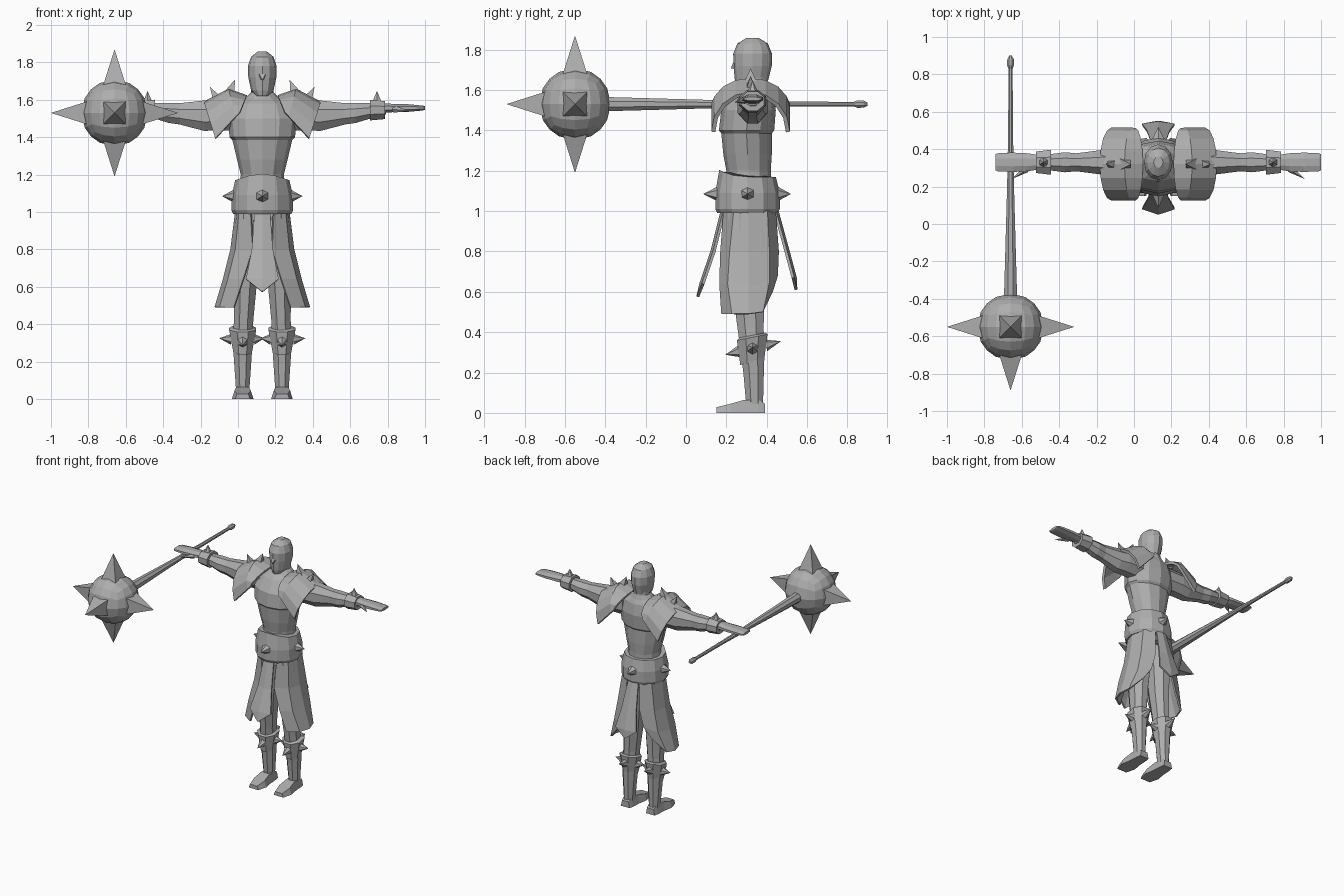
import bpy, bmesh, math
from mathutils import Vector

if "Cube" in bpy.data.objects:
    bpy.data.objects.remove(bpy.data.objects["Cube"])

grey = bpy.data.materials.new("plain grey")
grey.diffuse_color = (0.42, 0.42, 0.42, 1)
grey.use_nodes = True
grey.node_tree.nodes["Principled BSDF"].inputs["Base Color"].default_value = grey.diffuse_color
BODY = (0.13, 0.33, 0)          # body axis, all body parts are local to it
MACE = (-0.66, -0.55, 1.53)     # centre of the mace ball


def finish(name, bm, origin=BODY, mirror=False, thick=0):
    bmesh.ops.recalc_face_normals(bm, faces=bm.faces[:])
    me = bpy.data.meshes.new(name)
    bm.to_mesh(me)
    bm.free()
    me.materials.append(grey)
    ob = bpy.data.objects.new(name, me)
    ob.location = origin
    bpy.context.collection.objects.link(ob)
    if thick:
        m = ob.modifiers.new("thickness", 'SOLIDIFY')
        m.thickness, m.offset = thick, 0
    if mirror:
        ob.modifiers.new("mirror", 'MIRROR').use_clip = False
    return ob


def loft(name, rings, closed=True, **kw):
    """Skin a list of point rings; closed rings get end caps."""
    bm = bmesh.new()
    vs = [[bm.verts.new(p) for p in r] for r in rings]
    n = len(rings[0])
    for a, b in zip(vs, vs[1:]):
        for i in range(n if closed else n - 1):
            j = (i + 1) % n
            bm.faces.new((a[i], a[j], b[j], b[i]))
    if closed:
        bm.faces.new(vs[0])
        bm.faces.new(vs[-1])
    return finish(name, bm, **kw)


def ring(c, rx, ry, n, axis='Z'):
    """Ellipse ring round a point, in the plane across the axis."""
    pts = []
    for i in range(n):
        a = math.tau * (i + 0.5 * (n == 8)) / n + math.pi / 2
        p, q = rx * math.cos(a), ry * math.sin(a)
        d = {'Z': (p, q, 0), 'X': (0, p, q), 'Y': (p, 0, q)}[axis]
        pts.append(Vector(c) + Vector(d))
    return pts


def spike(name, base, tip, r, n=6, **kw):
    b, t = Vector(base), Vector(tip)
    q = (t - b).to_track_quat('Z', 'Y')
    bm = bmesh.new()
    off = math.pi / n
    vs = [bm.verts.new(b + q @ Vector((r * math.cos(math.tau * i / n + off),
                                       r * math.sin(math.tau * i / n + off), 0))) for i in range(n)]
    top = bm.verts.new(t)
    bm.faces.new(vs)
    for i in range(n):
        bm.faces.new((vs[i], vs[(i + 1) % n], top))
    return finish(name, bm, **kw)


# Torso with neck: z, half width, half depth, y shift
torso = [(0.95, .13, .11, -.02), (1.20, .115, .11, -.02), (1.28, .135, .12, -.025),
         (1.385, .16, .125, -.03), (1.40, .175, .137, -.03), (1.50, .185, .135, -.02),
         (1.58, .15, .10, 0), (1.61, .09, .075, .01), (1.64, .06, .06, .015), (1.70, .056, .06, .015)]
loft("torso", [ring((0, y, z), w, d, 12) for z, w, d, y in torso])

# Head and nose
head = [(1.62, .035, .055, -.025), (1.65, .06, .083, -.005), (1.72, .075, .095, 0),
        (1.78, .077, .096, 0), (1.83, .06, .076, 0), (1.858, .025, .03, 0)]
loft("head", [ring((0, y, z), w, d, 12) for z, w, d, y in head])
spike("nose", (0, -.085, 1.725), (0, -.108, 1.705), .024, 4)

# Belt, raised at the front and back, with four spikes
belt = [ring((0, -.025, z), w, d, 12) for z, w, d in
        ((.99, .155, .15), (1.01, .165, .16), (1.09, .163, .16), (1.17, .145, .14))]
for p in belt[-1]:
    p.z += .035 * max(0, -p.y / .165) ** 3
loft("belt", belt)
spike("belt_front_spike", (0, -.175, 1.085), (0, -.245, 1.085), .036)
spike("belt_back_spike", (0, .125, 1.085), (0, .19, 1.085), .036)
spike("belt_side_spike", (.15, -.025, 1.085), (.215, -.025, 1.085), .036, mirror=True)

# Legs: z, x, y, half width, half depth
leg = [(.04, .105, .01, .038, .045), (.2, .105, .005, .05, .055), (.3, .105, 0, .057, .064),
       (.42, .10, -.01, .056, .07), (.6, .092, -.02, .066, .085), (.85, .08, -.02, .078, .11),
       (1.02, .07, -.02, .07, .11)]
loft("leg", [ring((x, y, z), w, d, 8) for z, x, y, w, d in leg], mirror=True)

# Feet: y, half width, height
foot = [(.062, .036, .045), (.03, .042, .065), (-.04, .046, .065), (-.11, .058, .045), (-.18, .04, .028)]
loft("foot", [[(.105 - w, y, 0), (.105 + w, y, 0), (.105 + w * .75, y, h), (.105 - w * .75, y, h)]
              for y, w, h in foot], mirror=True)

# Shin guards, tilted, with spikes all round
guard = [ring((.105, -.002, z), w, d, 8) for z, w, d in
         ((.25, .053, .064), (.375, .078, .082), (.385, .06, .07))]
for r in guard:
    for p in r:
        p.z += .2 * p.y
loft("shin_guard", guard, mirror=True)
for nm, b, t in (("front", (.105, -.065, .305), (.105, -.135, .288)),
                 ("back", (.105, .065, .335), (.105, .14, .355)),
                 ("outer", (.165, 0, .32), (.23, 0, .325)),
                 ("inner", (.045, 0, .32), (-.01, 0, .325))):
    spike("shin_%s_spike" % nm, b, t, .03, mirror=True)

# Side skirts: curved flaring sheets, listed front to back
skirt = [((1.0, .06, -.14), (1.0, .12, -.09), (1.0, .14, -.02), (1.0, .12, .07), (1.0, .05, .11)),
         ((.8, .05, -.155), (.8, .14, -.11), (.8, .165, -.02), (.8, .15, .08), (.8, .06, .125)),
         ((.64, .10, -.16), (.64, .18, -.12), (.64, .205, -.02), (.65, .18, .08), (.68, .09, .12)),
         ((.49, .15, -.15), (.49, .225, -.10), (.49, .25, -.02), (.50, .23, .05), (.60, .14, .095))]
loft("side_skirt", [[(x, y, z) for z, x, y in r] for r in skirt], closed=False, mirror=True, thick=.012)

# Pointed front and back cloths: z, y, half width
cloths = {"front_cloth": ((1.0, -.14, .04), (.8, -.19, .055), (.64, -.245, .086), (.575, -.272, .004)),
          "back_cloth": ((1.0, .11, .04), (.8, .165, .06), (.67, .2, .086), (.61, .215, .004))}
for nm, rows in cloths.items():
    loft(nm, [[(-w, y, z), (0, y + math.copysign(.012, y) * (w > .01), z), (w, y, z)] for z, y, w in rows],
         closed=False, thick=.014)

# Arms: x, z, half depth, half height
arm = [(.12, 1.52, .08, .09), (.24, 1.52, .08, .09), (.31, 1.515, .07, .088), (.38, 1.52, .06, .074),
       (.44, 1.525, .052, .062), (.50, 1.53, .058, .058), (.57, 1.54, .048, .046), (.66, 1.55, .038, .03)]
loft("arm", [ring((x, 0, z), d, h, 8, 'X') for x, z, d, h in arm], mirror=True)

# Flat hands with thumbs
hand = [(.64, .042, .028), (.70, .052, .024), (.78, .056, .022), (.86, .052, .014), (.87, .046, .010)]
loft("hand", [ring((x, 0, 1.556), d, h, 8, 'X') for x, d, h in hand], mirror=True)
spike("thumb", (.705, -.035, 1.55), (.785, -.09, 1.54), .02, 5, mirror=True)

# Wristbands with a spike on top
loft("wristband", [ring((x, 0, 1.545), d, h, 8, 'X') for x, d, h in ((.575, .072, .06), (.655, .062, .052))],
     mirror=True)
spike("wristband_spike", (.613, 0, 1.592), (.613, 0, 1.647), .027, mirror=True)

# Shoulder pads: arches leaning outward (rim x, rim z, apex x, apex z)
arches = [(.12, 1.53, .085, 1.615), (.14, 1.51, .18, 1.65), (.25, 1.392, .308, 1.582)]
pad = []
for bx, bz, ax, az in arches:
    row = []
    for i in range(9):
        a = math.pi * i / 8
        s = math.sin(a)
        row.append((bx + (ax - bx) * s, -.01 - .185 * math.cos(a), bz + (az - bz) * s))
    pad.append(row)
loft("shoulder_pad", pad, closed=False, mirror=True, thick=.02)
spike("shoulder_spike", (.18, -.01, 1.625), (.146, -.01, 1.708), .045, 4, mirror=True)
spike("shoulder_outer_spike", (.24, -.01, 1.60), (.28, -.01, 1.67), .035, 4, mirror=True)

# Mace ball: faceted round cube
bm = bmesh.new()
bmesh.ops.create_cube(bm, size=2)
bmesh.ops.subdivide_edges(bm, edges=bm.edges[:], cuts=3, use_grid_fill=True)
for v in bm.verts:
    v.co = v.co.normalized() * .178
finish("mace_ball", bm, origin=MACE)

# Mace spikes on every side but the handle's
for nm, d in (("left", (-1, 0, 0)), ("right", (1, 0, 0)), ("front", (0, -1, 0)),
              ("top", (0, 0, 1)), ("bottom", (0, 0, -1))):
    d = Vector(d)
    spike("mace_%s_spike" % nm, d * .15, d * .34, .085, 4, origin=MACE)

# Mace handle, tapering to a small knob: y, radius
handle = [(-.42, .038), (-.36, .037), (.2, .020), (.5, .014), (.83, .012), (.85, .02), (.88, .019), (.9, .008)]
loft("mace_handle", [ring((-.66, y, 1.53), r, r, 8, 'Y') for y, r in handle], origin=(0, 0, 0))
